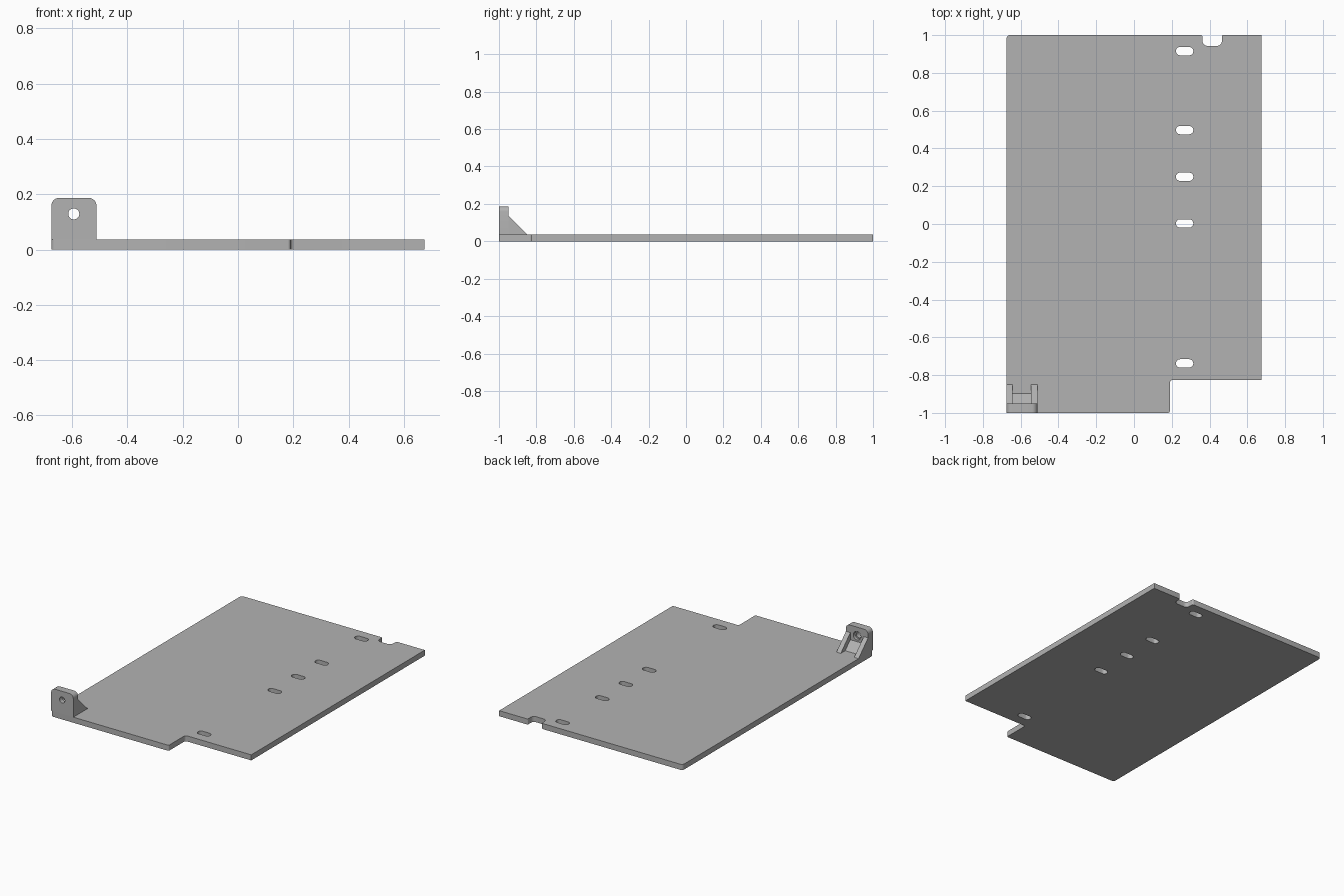
import bpy, bmesh, math
from mathutils import Vector, Matrix

cube = bpy.data.objects.get("Cube")
if cube:
    bpy.data.objects.remove(cube, do_unlink=True)

grey = bpy.data.materials.new("plain grey")
grey.use_nodes = True
COLOR = (0.45, 0.45, 0.45, 1)
grey.diffuse_color = COLOR
grey.node_tree.nodes["Principled BSDF"].inputs["Base Color"].default_value = COLOR

THICK = 0.037


def rounded(corners, steps=6):
    """Outline from (x, y, radius) corners, each replaced by an arc."""
    out = []
    for i, (x, y, r) in enumerate(corners):
        p = Vector((x, y))
        if r == 0:
            out.append(p)
            continue
        a = (Vector(corners[i - 1][:2]) - p).normalized()
        b = (Vector(corners[(i + 1) % len(corners)][:2]) - p).normalized()
        half = a.angle(b) / 2
        centre = p + (a + b).normalized() * r / math.sin(half)
        start = p + a * r / math.tan(half) - centre
        end = p + b * r / math.tan(half) - centre
        sweep = start.angle_signed(end)
        for k in range(steps + 1):
            out.append(centre + Matrix.Rotation(-sweep * k / steps, 2) @ start)
    return out


def circle(x, y, r, n=32):
    return [Vector((x + r * math.cos(math.tau * k / n), y + r * math.sin(math.tau * k / n)))
            for k in range(n)]


def slab(name, loops, depth, matrix):
    """Solid from an outline plus hole loops, extruded from 0 to depth."""
    curve = bpy.data.curves.new(name, "CURVE")
    curve.dimensions = "2D"
    curve.fill_mode = "BOTH"
    curve.extrude = depth / 2
    for loop in loops:
        spline = curve.splines.new("POLY")
        spline.points.add(len(loop) - 1)
        for point, co in zip(spline.points, loop):
            point.co = (co.x, co.y, 0, 1)
        spline.use_cyclic_u = True
    temp = bpy.data.objects.new(name + " outline", curve)
    bpy.context.collection.objects.link(temp)
    bpy.context.view_layer.update()
    mesh = bpy.data.meshes.new_from_object(temp.evaluated_get(bpy.context.evaluated_depsgraph_get()))
    bpy.data.objects.remove(temp, do_unlink=True)
    bpy.data.curves.remove(curve)
    mesh.name = name
    mesh.transform(matrix @ Matrix.Translation((0, 0, depth / 2)))
    bm = bmesh.new()
    bm.from_mesh(mesh)
    bmesh.ops.remove_doubles(bm, verts=bm.verts, dist=1e-5)
    bmesh.ops.recalc_face_normals(bm, faces=bm.faces)
    bm.to_mesh(mesh)
    bm.free()
    mesh.materials.clear()
    mesh.materials.append(grey)
    obj = bpy.data.objects.new(name, mesh)
    bpy.context.collection.objects.link(obj)
    bpy.ops.object.select_all(action="DESELECT")
    obj.select_set(True)
    bpy.context.view_layer.objects.active = obj
    bpy.ops.object.shade_smooth_by_angle(angle=math.radians(30))
    return obj


# Base plate with a stepped front corner, a rear notch and a row of slots
outline = rounded([
    (-0.675, -1, 0.015), (0.19, -1, 0.01), (0.19, -0.825, 0.015), (0.675, -0.825, 0),
    (0.675, 1, 0), (0.465, 1, 0.008), (0.465, 0.943, 0.025),
    (0.363, 0.943, 0.025), (0.363, 1, 0.01), (-0.675, 1, 0.018)])


def slot(y, x=0.268, w=0.046, h=0.022):
    return rounded([(x - w, y - h, 0.0215), (x + w, y - h, 0.0215),
                    (x + w, y + h, 0.0215), (x - w, y + h, 0.0215)])


slots = [slot(y) for y in (0.915, 0.497, 0.25, 0.003, -0.738)]
slab("base_plate", [outline] + slots, THICK, Matrix())

# Upright tab at the front right corner; the hole widens at the back
LEFT, RIGHT, TOP = -0.675, -0.512, 0.187
tab = rounded([(LEFT, THICK, 0), (RIGHT, THICK, 0), (RIGHT, TOP, 0.028), (LEFT, TOP, 0.028)])
stand = Matrix.Rotation(math.pi / 2, 4, "X")
for name, y, depth, radius in (("tab_front", -0.97, 0.03, 0.02), ("tab_back", -0.95, 0.02, 0.028)):
    slab(name, [tab, circle(-0.594, 0.129, radius)], depth, Matrix.Translation((0, y, 0)) @ stand)

# Two side gussets and a lower ramp between them; profile axes are y and z
across = Matrix(((0, 0, 1, 0), (1, 0, 0, 0), (0, 1, 0, 0), (0, 0, 0, 1)))


def wedge(name, x, width, size):
    profile = [Vector((-0.95, THICK)), Vector((size - 0.95, THICK)), Vector((-0.95, THICK + size))]
    slab(name, [profile], width, Matrix.Translation((x, 0, 0)) @ across)


wedge("right_gusset", LEFT, 0.032, 0.1)
wedge("left_gusset", RIGHT - 0.032, 0.032, 0.1)
wedge("middle_ramp", LEFT + 0.032, RIGHT - LEFT - 0.064, 0.053)
